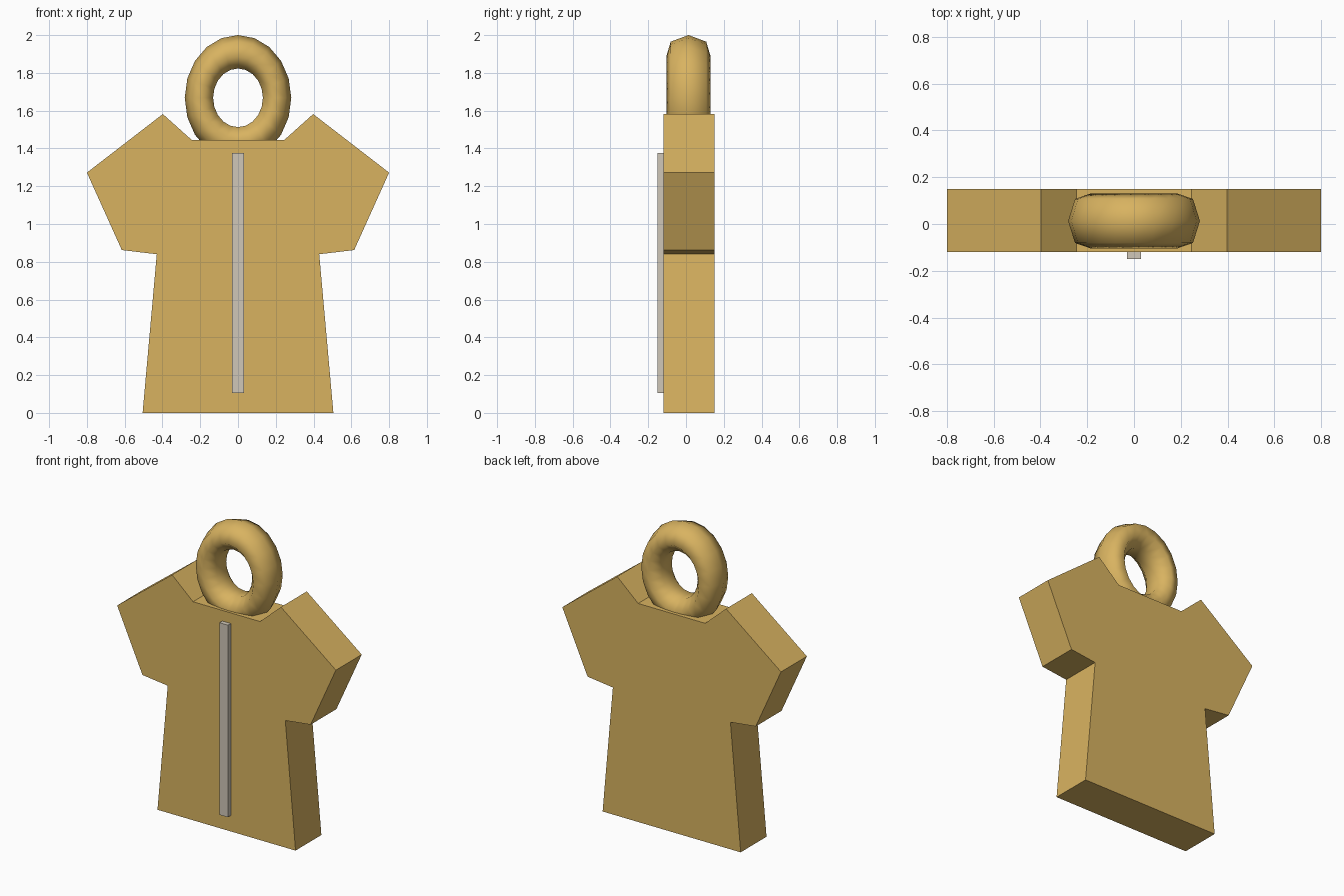
import bpy, bmesh, math

if "Cube" in bpy.data.objects:
    bpy.data.objects.remove(bpy.data.objects["Cube"])


def material(name, color):
    m = bpy.data.materials.new(name)
    m.diffuse_color = (*color, 1)
    m.use_nodes = True
    m.node_tree.nodes["Principled BSDF"].inputs["Base Color"].default_value = m.diffuse_color
    return m


tan = material("tan", (0.69, 0.45, 0.118))
silver = material("warm_grey", (0.63, 0.57, 0.48))


def extrude_profile(name, points, y0, y1, mat):
    """Prism from an x-z outline, running from y0 (front) to y1 (back)."""
    bm = bmesh.new()
    face = bm.faces.new([bm.verts.new((x, y0, z)) for x, z in points])
    new = bmesh.ops.extrude_face_region(bm, geom=[face])["geom"]
    verts = [v for v in new if isinstance(v, bmesh.types.BMVert)]
    bmesh.ops.translate(bm, vec=(0, y1 - y0, 0), verts=verts)
    bmesh.ops.recalc_face_normals(bm, faces=bm.faces)
    mesh = bpy.data.meshes.new(name)
    bm.to_mesh(mesh)
    bm.free()
    mesh.materials.append(mat)
    obj = bpy.data.objects.new(name, mesh)
    bpy.context.collection.objects.link(obj)
    return obj


def mirrored(half):
    return half + [(-x, z) for x, z in reversed(half)]


# Shirt body: hem, armpit, sleeve cuff, shoulder, neck
extrude_profile("shirt_body", mirrored([
    (0.505, 0), (0.43, 0.84), (0.615, 0.862), (0.8, 1.272),
    (0.398, 1.582), (0.245, 1.445)]), -0.12, 0.15, tan)

# Front strip
extrude_profile("front_strip", mirrored([(0.031, 0.105), (0.031, 1.375)]),
                -0.15, -0.12, silver)

# Hanging ring, partly sunk into the neck
bpy.ops.mesh.primitive_torus_add(
    major_segments=20, minor_segments=7, major_radius=0.203, minor_radius=0.079,
    location=(0, 0.013, 1.668), rotation=(math.pi / 2, 0, 0))
ring = bpy.context.object
ring.name = "hanging_ring"
ring.scale = (1, 1.178, 1.525)
bpy.ops.object.transform_apply(location=False, rotation=True, scale=True)
bpy.ops.object.shade_smooth()
ring.data.materials.append(tan)
